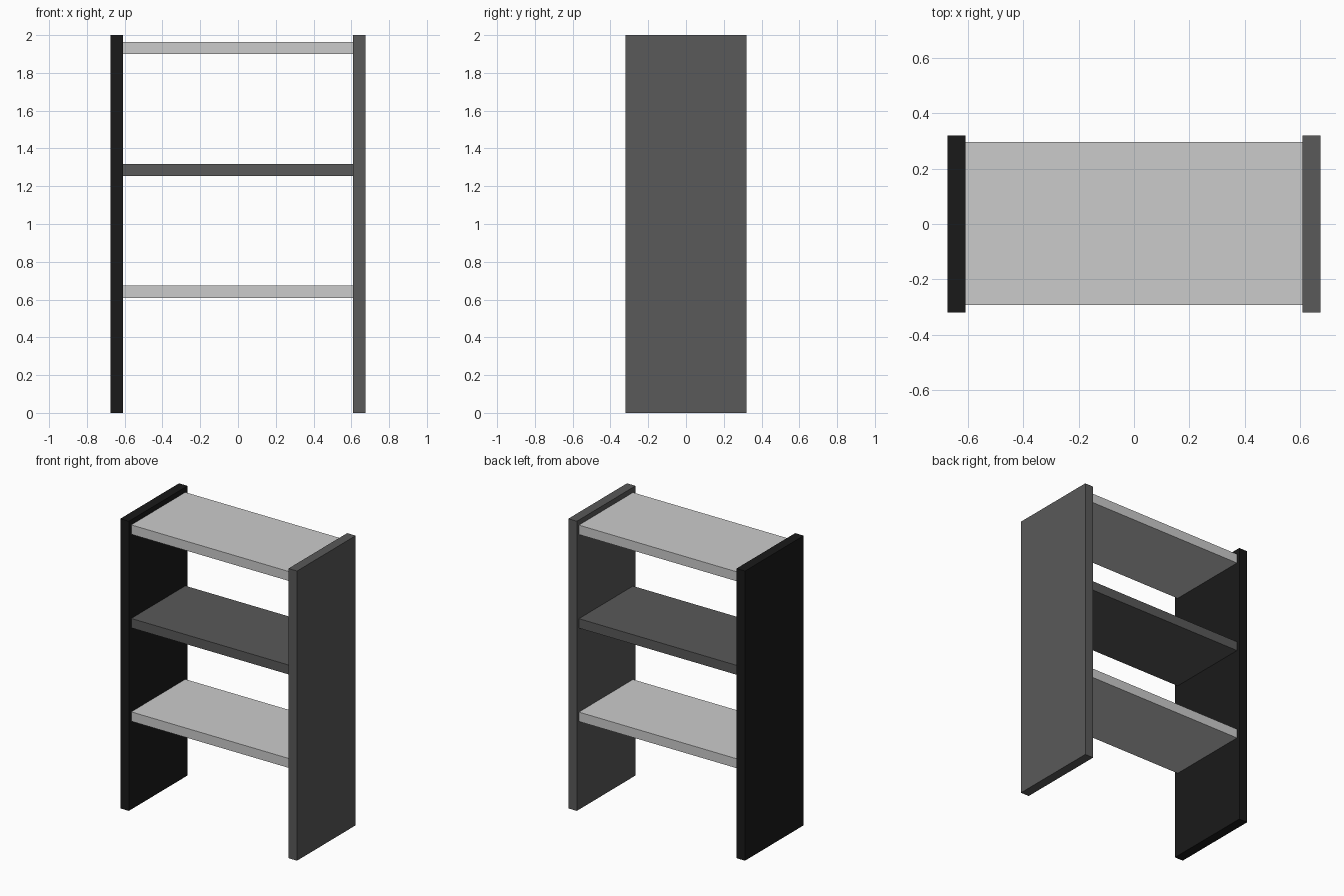
import bpy

if "Cube" in bpy.data.objects:
    bpy.data.objects.remove(bpy.data.objects["Cube"])

SIDE_X, SIDE_T, SIDE_D, HEIGHT = 0.675, 0.065, 0.64, 2.0
SHELF_D, SHELF_T = 0.59, 0.065
INNER = SIDE_X - SIDE_T


def material(name, value):
    mat = bpy.data.materials.new(name)
    mat.diffuse_color = (value, value, value, 1)
    mat.use_nodes = True
    mat.node_tree.nodes["Principled BSDF"].inputs["Base Color"].default_value = mat.diffuse_color
    return mat


def board(name, location, size, mat=None):
    bpy.ops.mesh.primitive_cube_add(size=1, location=location)
    ob = bpy.context.object
    ob.name = name
    ob.scale = size
    bpy.ops.object.transform_apply(location=False, rotation=False, scale=True)
    if mat:
        ob.data.materials.append(mat)
    return ob


black = material("black_paint", 0.01)
dark = material("dark_grey_paint", 0.1)

# Side panels
for name, sign, mat in (("left_side", -1, black), ("right_side", 1, dark)):
    board(name, (sign * (SIDE_X - SIDE_T / 2), 0, HEIGHT / 2),
          (SIDE_T, SIDE_D, HEIGHT), mat)

# Shelves, slightly shallower than the sides
for name, z, mat in (("bottom_shelf", 0.641, None),
                     ("middle_shelf", 1.286, dark),
                     ("top_shelf", 1.932, None)):
    board(name, (0, 0.002, z), (2 * INNER, SHELF_D, SHELF_T), mat)
